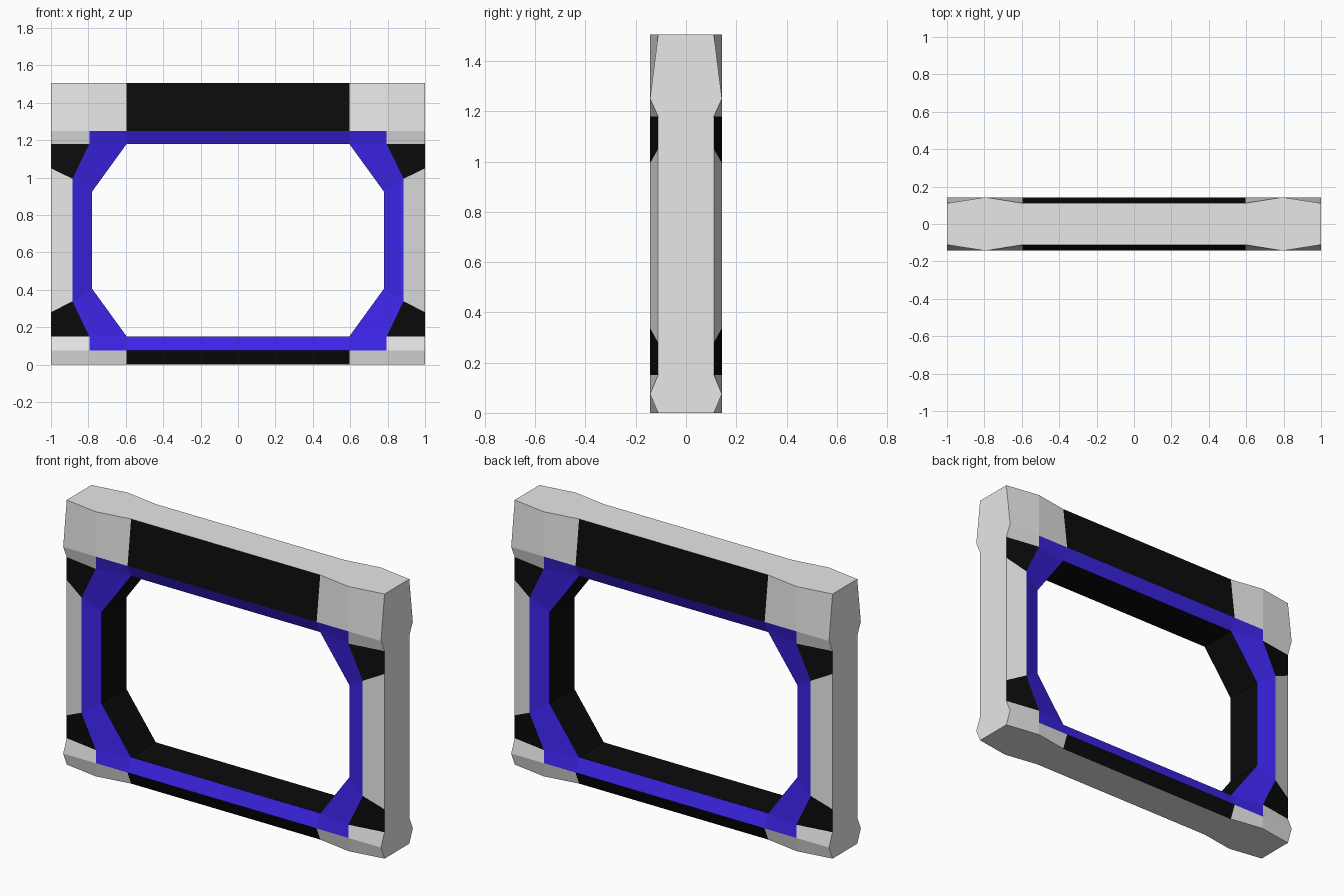
import bpy
import bmesh

if "Cube" in bpy.data.objects:
    bpy.data.objects.remove(bpy.data.objects["Cube"])


def material(name, color):
    m = bpy.data.materials.new(name)
    m.diffuse_color = (*color, 1)
    m.use_nodes = True
    m.node_tree.nodes["Principled BSDF"].inputs["Base Color"].default_value = m.diffuse_color
    return m


GREY, BLACK, BLUE = 0, 1, 2
MATERIALS = [
    material("light grey metal", (0.8, 0.8, 0.8)),
    material("black panel", (0.0035, 0.0035, 0.0035)),
    material("blue trim", (0.045, 0.018, 0.8)),
]

FLAT, RIDGE = 0.111, 0.143        # half depth of the recessed and raised edges

bm = bmesh.new()


def face(points, mat):
    f = bm.faces.new([bm.verts.new(p) for p in points])
    f.material_index = mat


def through(p, q, mat):
    """Wall joining a front edge to its twin on the back."""
    face([p, q, (q[0], -q[1], q[2]), (p[0], -p[1], p[2])], mat)


def corner_points(sx, sy, heights):
    edge, ridge, lip, post, bend, hole = heights
    pts = dict(
        a=(1, FLAT, edge), b=(0.795, RIDGE, edge), c=(0.595, FLAT, edge),
        d=(1, RIDGE, ridge), e=(0.795, RIDGE, ridge), f=(0.595, RIDGE, ridge),
        g=(1, FLAT, lip), h=(0.795, RIDGE, lip), i=(0.595, FLAT, lip),
        j=(1, FLAT, post), k=(0.885, RIDGE, bend), l=(0.78, FLAT, hole))
    return {n: (x * sx, y * sy, z) for n, (x, y, z) in pts.items()}


# Heights: outer edge, ridge, opening lip, post end, trim bend, opening bend
BOTTOM = (0, 0.075, 0.15, 0.28, 0.338, 0.405)
TOP = (1.505, 1.25, 1.18, 1.05, 0.993, 0.925)

for sy in (-1, 1):
    for heights in (BOTTOM, TOP):
        left, right = (corner_points(sx, sy, heights) for sx in (-1, 1))
        # Corner blocks, dark gussets and corner trim
        for p in (left, right):
            for names, mat in (("abed", GREY), ("bcfe", GREY), ("dehg", GREY),
                               ("ghkj", BLACK), ("efih", BLUE), ("hilk", BLUE)):
                face([p[n] for n in names], mat)
        # Rail panel and rail trim
        for n, m, mat in (("c", "f", BLACK), ("f", "i", BLUE)):
            face([left[n], right[n], right[m], left[m]], mat)
    # Posts with their trim
    for sx in (-1, 1):
        lo, hi = (corner_points(sx, sy, h) for h in (BOTTOM, TOP))
        for n, m, mat in (("j", "k", GREY), ("k", "l", BLUE)):
            face([lo[n], lo[m], hi[m], hi[n]], mat)

# Outer edge walls and dark lining of the opening
for heights in (BOTTOM, TOP):
    left, right = (corner_points(sx, -1, heights) for sx in (-1, 1))
    for p in (left, right):
        for n, m in ("ab", "bc", "ad", "dg", "gj"):
            through(p[n], p[m], GREY)
        through(p["i"], p["l"], BLACK)
    through(left["c"], right["c"], GREY)
    through(left["i"], right["i"], BLACK)
for sx in (-1, 1):
    lo, hi = (corner_points(sx, -1, h) for h in (BOTTOM, TOP))
    through(lo["j"], hi["j"], GREY)
    through(lo["l"], hi["l"], BLACK)

# Weld into one closed shell
bmesh.ops.remove_doubles(bm, verts=bm.verts[:], dist=0.0005)
bmesh.ops.recalc_face_normals(bm, faces=bm.faces[:])

mesh = bpy.data.meshes.new("window_frame")
bm.to_mesh(mesh)
bm.free()
for m in MATERIALS:
    mesh.materials.append(m)
bpy.context.collection.objects.link(bpy.data.objects.new("window_frame", mesh))
